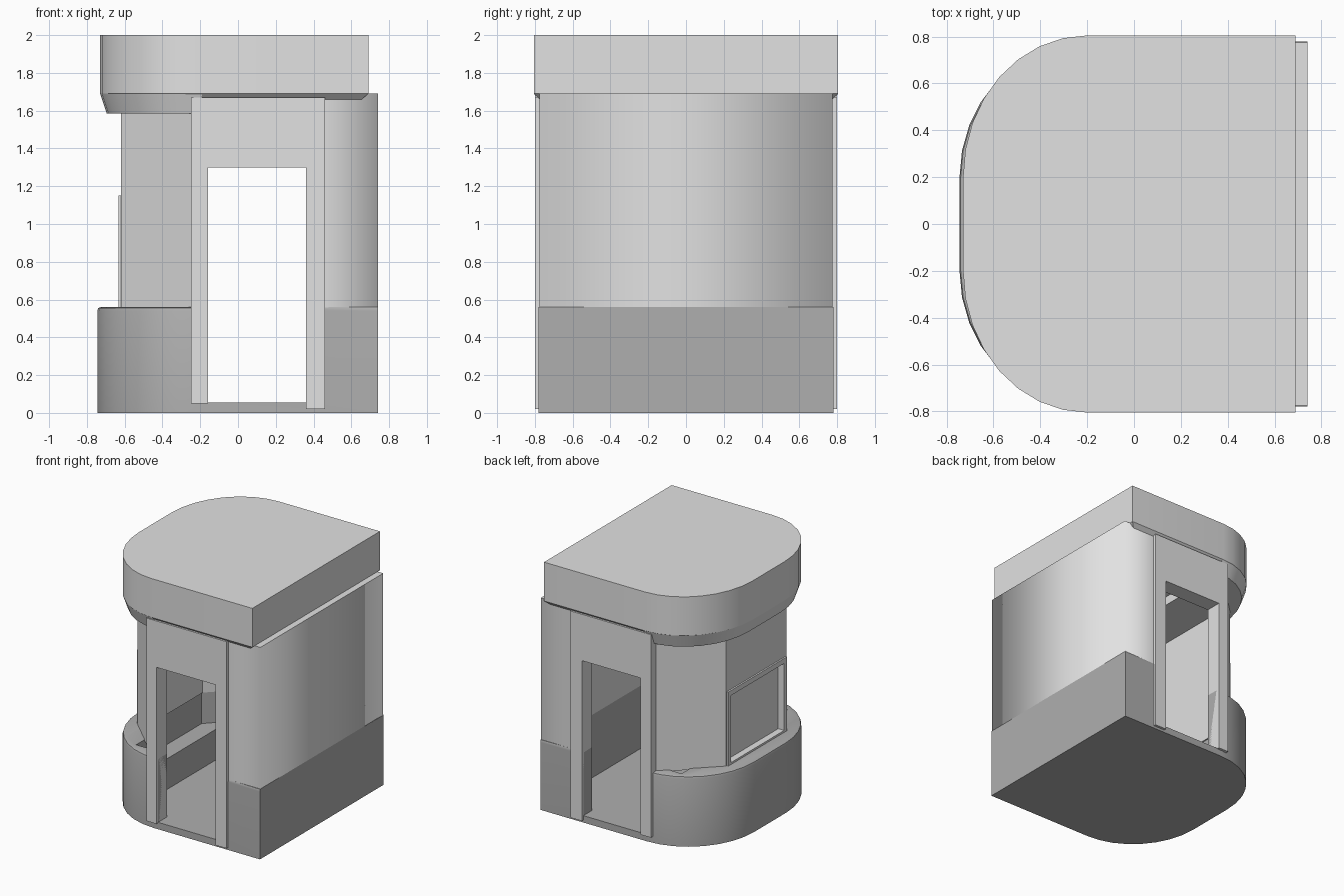
import bpy, bmesh, math

if "Cube" in bpy.data.objects:
    bpy.data.objects.remove(bpy.data.objects["Cube"])


def material(name, v):
    m = bpy.data.materials.new(name)
    m.diffuse_color = (v, v, v, 1)
    m.use_nodes = True
    m.node_tree.nodes["Principled BSDF"].inputs["Base Color"].default_value = m.diffuse_color
    return m


LIGHT = material("light grey", 0.76)
DARK = material("mid grey", 0.43)


def loft(name, loops, mat):
    """Closed solid through matching loops of 3D points."""
    bm = bmesh.new()
    rings = [[bm.verts.new(p) for p in loop] for loop in loops]
    n = len(rings[0])
    for a, b in zip(rings, rings[1:]):
        for i in range(n):
            j = (i + 1) % n
            bm.faces.new((a[i], a[j], b[j], b[i]))
    bm.faces.new(rings[0])
    bm.faces.new(rings[-1])
    bmesh.ops.recalc_face_normals(bm, faces=bm.faces)
    mesh = bpy.data.meshes.new(name)
    bm.to_mesh(mesh)
    bm.free()
    ob = bpy.data.objects.new(name, mesh)
    bpy.context.collection.objects.link(ob)
    mesh.materials.append(mat)
    return ob


def prism(name, pts, z0, z1, mat):
    return loft(name, [[(x, y, z) for x, y in pts] for z in (z0, z1)], mat)


def box(name, x0, x1, y0, y1, z0, z1, mat):
    return prism(name, [(x0, y0), (x1, y0), (x1, y1), (x0, y1)], z0, z1, mat)


def activate(ob):
    bpy.ops.object.select_all(action='DESELECT')
    ob.select_set(True)
    bpy.context.view_layer.objects.active = ob


def cut(ob, cutter):
    activate(ob)
    m = ob.modifiers.new("cut", 'BOOLEAN')
    m.operation = 'DIFFERENCE'
    m.solver = 'EXACT'
    m.object = cutter
    bpy.ops.object.modifier_apply(modifier=m.name)


def remove(ob):
    bpy.data.objects.remove(ob, do_unlink=True)


def smooth(ob, angle=30):
    activate(ob)
    bpy.ops.object.shade_smooth_by_angle(angle=math.radians(angle))


def d_loop(z, x_right, x_left, half_y, half_y_right=None, n=8):
    """D-shaped plan: square at +x, elliptical corners at -x."""
    xc, yc = -0.2, 0.2
    side = [(x_right, half_y_right or half_y)]
    for i in range(n + 1):
        a = math.pi / 2 * i / n
        side.append((xc - (xc - x_left) * math.sin(a), yc + (half_y - yc) * math.cos(a)))
    pts = side + [(x, -y) for x, y in reversed(side)]
    return [(x, y, z) for x, y in pts]


# Base tub with softened front rim
base = loft("base", [d_loop(0, .74, -.745, .78),
                     d_loop(.54, .74, -.745, .78),
                     d_loop(.555, .74, -.74, .775, .78),
                     d_loop(.56, .74, -.727, .762, .78)], DARK)
# Interior, doorway and bench hollows
hollows = [box("cabin_cut", -.43, .68, -.67, .67, .055, .9, DARK),
           box("doorway_cut", -.16, .36, -1, 1, .055, .9, DARK),
           prism("bench_cut", [(-.40, -.50), (-.40, .50), (-.43, .50), (-.57, .355),
                               (-.57, -.355), (-.43, -.50)], .30, .9, DARK)]
for h in hollows:
    cut(base, h)
    remove(h)
smooth(base)

# Roof slab with chamfered underside, and deeper visor round the nose
roof = loft("roof", [d_loop(2.0, .69, -.73, .805), d_loop(1.69, .69, -.73, .805),
                     d_loop(1.655, .65, -.70, .77)], LIGHT)
visor = loft("roof_visor", [d_loop(1.69, -.19, -.73, .803),
                            d_loop(1.585, -.19, -.695, .765)], LIGHT)
for ob in (roof, visor):
    smooth(ob)

# Rear wall, U-shaped in plan, shaded softly round its corners
u = [(.42, .775), (.74, .775), (.74, -.775), (.42, -.775),
     (.42, -.70), (.68, -.70), (.68, .70), (.42, .70)]
rear = prism("rear_wall", u, .557, 1.69, LIGHT)
for p in rear.data.polygons:
    p.use_smooth = abs(p.normal.z) < .5
vs = rear.data.vertices
for e in rear.data.edges:
    a, b = (vs[i].co for i in e.vertices)
    e.use_edge_sharp = abs(a.z - b.z) < .01 or a.x < .7

# Nose wall: two angled panels and a flat end
nose = prism("nose_wall", [(-.22, .765), (-.62, .38), (-.62, -.38), (-.22, -.765),
                           (-.22, -.70), (-.56, -.355), (-.56, .355), (-.22, .70)],
             .55, 1.62, LIGHT)
# Recessed window panel with a thin surround
surround = box("window_surround", -.633, -.615, -.37, .37, .55, 1.15, LIGHT)
recess = box("window_cut", -.7, -.58, -.335, .335, .575, 1.11, LIGHT)
for ob in (nose, surround):
    cut(ob, recess)
remove(recess)

# Door frames on both sides
profile = [(-.25, .05), (-.16, .05), (-.16, 1.30), (.36, 1.30),
           (.36, .02), (.46, .02), (.46, 1.67), (-.25, 1.67)]
for name, s in (("front", -1), ("back", 1)):
    loft(name + "_door_frame",
         [[(x, s * y, z) for x, z in profile] for y in (.67, .80)], LIGHT)
